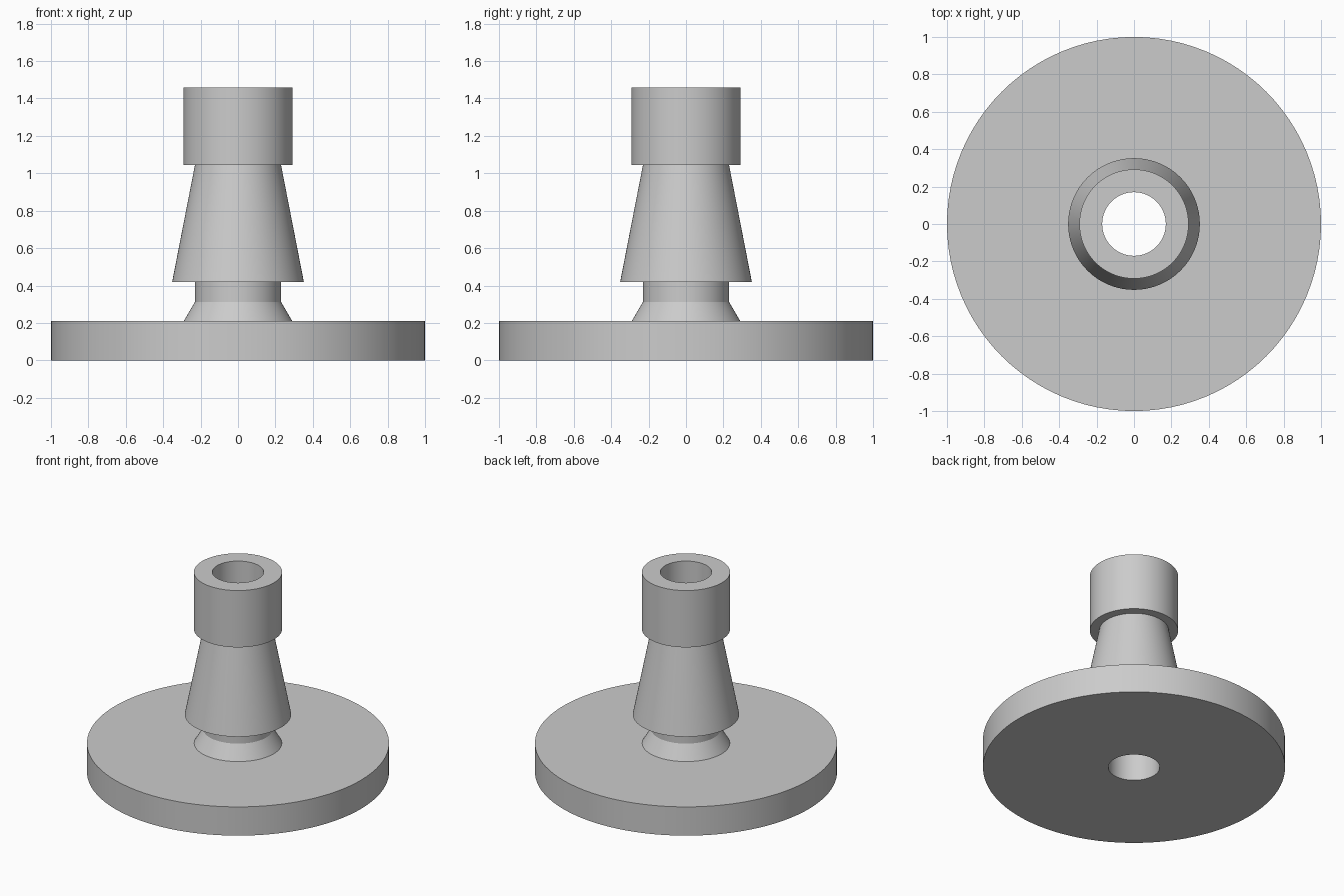
import bpy
import math

SEGMENTS = 96
BORE = 0.17

cube = bpy.data.objects.get("Cube")
if cube:
    bpy.data.objects.remove(cube, do_unlink=True)

grey = bpy.data.materials.new("plain grey")
grey.use_nodes = True
colour = (0.6, 0.6, 0.6, 1)
grey.diffuse_color = colour
grey.node_tree.nodes["Principled BSDF"].inputs["Base Color"].default_value = colour


def lathe(name, profile):
    """Revolve a closed (radius, height) outline around the z axis."""
    count = len(profile)
    verts, faces = [], []
    for s in range(SEGMENTS):
        a = math.tau * s / SEGMENTS
        verts += [(r * math.cos(a), r * math.sin(a), z) for r, z in profile]
        here, after = s * count, (s + 1) % SEGMENTS * count
        for i in range(count):
            j = (i + 1) % count
            faces.append((here + i, after + i, after + j, here + j))
    mesh = bpy.data.meshes.new(name)
    mesh.from_pydata(verts, [], faces)
    mesh.materials.append(grey)
    obj = bpy.data.objects.new(name, mesh)
    bpy.context.collection.objects.link(obj)
    bpy.ops.object.select_all(action="DESELECT")
    obj.select_set(True)
    bpy.context.view_layer.objects.active = obj
    bpy.ops.object.shade_smooth_by_angle(angle=math.radians(20))
    return obj


# One continuous turned body with a through bore
lathe("flanged_spigot", [
    (BORE, 0), (1, 0), (1, 0.21),       # flange disc
    (0.29, 0.21), (0.23, 0.313),        # flared foot
    (0.23, 0.42), (0.352, 0.42),        # neck and barb shoulder
    (0.23, 1.045), (0.292, 1.045),      # tapered barb and collar underside
    (0.292, 1.46), (BORE, 1.46),        # collar and rim
])
